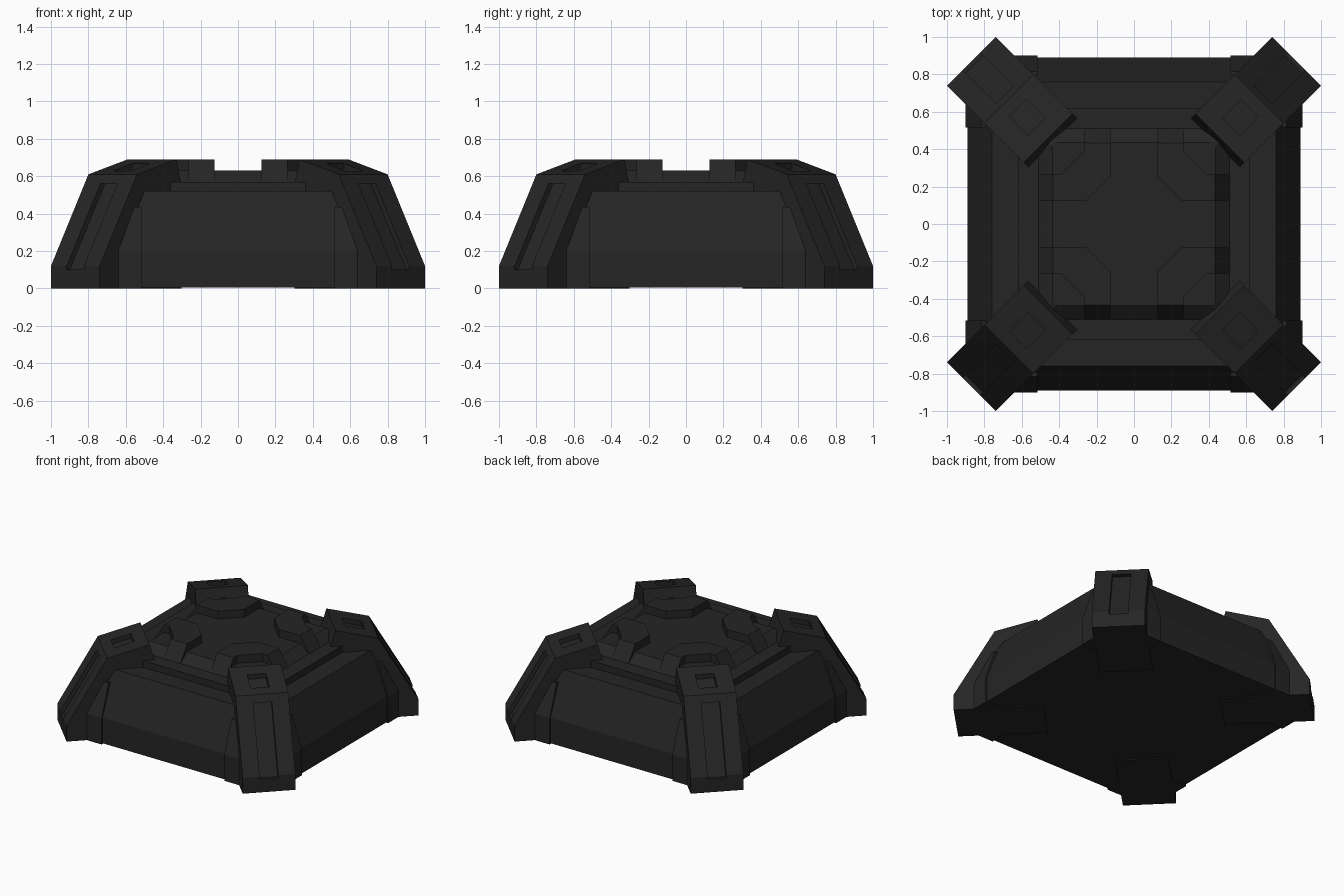
import bpy, bmesh, math
from mathutils import Matrix

if "Cube" in bpy.data.objects:
    bpy.data.objects.remove(bpy.data.objects["Cube"])

dark = bpy.data.materials.new("charcoal_metal")
dark.diffuse_color = (0.0185, 0.0185, 0.0185, 1)
dark.use_nodes = True
dark.node_tree.nodes["Principled BSDF"].inputs["Base Color"].default_value = dark.diffuse_color


def loft(name, rings):
    """Solid skinned through rings of equal point count."""
    bm = bmesh.new()
    rows = [[bm.verts.new(p) for p in r] for r in rings]
    n = len(rows[0])
    for a, b in zip(rows, rows[1:]):
        for i in range(n):
            j = (i + 1) % n
            bm.faces.new((a[i], a[j], b[j], b[i]))
    bm.faces.new(rows[0][::-1])
    bm.faces.new(rows[-1])
    bmesh.ops.recalc_face_normals(bm, faces=bm.faces)
    me = bpy.data.meshes.new(name)
    bm.to_mesh(me)
    bm.free()
    me.materials.append(dark)
    ob = bpy.data.objects.new(name, me)
    bpy.context.collection.objects.link(ob)
    return ob


def square(h, c, z):
    """Square ring of half size h with corners cut by c."""
    k = h - c
    return [(h, -k, z), (h, k, z), (k, h, z), (-k, h, z),
            (-h, k, z), (-h, -k, z), (-k, -h, z), (k, -h, z)]


def prism(name, profile, w):
    """Radial (u, z) profile with half width w, along +x."""
    return loft(name, [[(u, v, z) for u, z in profile] for v in (-w, w)])


def four(ob, name):
    """Repeat a part at all four corners."""
    ob.name = name + "_1"
    for i in range(1, 4):
        c = ob.copy()
        c.name = f"{name}_{i + 1}"
        c.rotation_euler.z = i * math.pi / 2
        bpy.context.collection.objects.link(c)


# stepped armoured body with the low raised deck
loft("body", [square(h, c, z) for h, c, z in (
    (0.89, 0.22, 0.006), (0.89, 0.22, 0.2), (0.76, 0.22, 0.52),
    (0.62, 0.2, 0.52), (0.62, 0.2, 0.57))])
loft("deck", [square(0.51, 0.02, 0.55), square(0.51, 0.02, 0.57),
              square(0.435, 0.02, 0.63)])


# corner skirts beside the legs
def skirt_ring(o, z):
    return [(0.515, 0.515, z), (o, 0.515, z), (o, o - 0.25, z),
            (o - 0.25, o, z), (0.515, o, z)]


four(loft("skirt", [skirt_ring(0.9, 0), skirt_ring(0.9, 0.2),
                    skirt_ring(0.815, 0.435)]), "corner_skirt")

# diagonal legs with a slot on the slope and a square recess on top
leg = prism("leg", [(0.61, 0), (1.23, 0), (1.23, 0.12), (0.947, 0.61),
                    (0.65, 0.69), (0.61, 0.55)], 0.184)
floor_u = lambda z: 1.195 - (z - 0.12) * 0.5776
floor_z = lambda u: 0.655 - (u - 0.65) * 0.269
cutters = [
    prism("slot_cutter", [(floor_u(0.1), 0.1), (1.4, 0.1), (1.4, 0.56),
                          (floor_u(0.56), 0.56)], 0.065),
    prism("recess_cutter", [(0.736, floor_z(0.736)), (0.876, floor_z(0.876)),
                            (0.876, 0.9), (0.736, 0.9)], 0.065)]
for c in cutters:
    c.hide_render = True
    m = leg.modifiers.new("cut", 'BOOLEAN')
    m.operation = 'DIFFERENCE'
    m.solver = 'EXACT'
    m.object = c
bpy.context.view_layer.update()
dg = bpy.context.evaluated_depsgraph_get()
me = bpy.data.meshes.new_from_object(leg.evaluated_get(dg))
leg.modifiers.clear()
leg.data = me
for c in cutters:
    bpy.data.objects.remove(c)
me.transform(Matrix.Rotation(math.pi / 4, 4, 'Z'))
four(leg, "corner_leg")


# angled brackets on the deck, arm ends sloping outward
def bracket_ring(e, z):
    return [(x, y, z) for x, y in (
        (0.125, e), (0.125, 0.255), (0.255, 0.125), (e, 0.125),
        (e, 0.265), (0.39, 0.265), (0.265, 0.39), (0.265, e))]


four(loft("bracket", [bracket_ring(0.515, 0.565), bracket_ring(0.432, 0.69)]),
     "deck_bracket")
